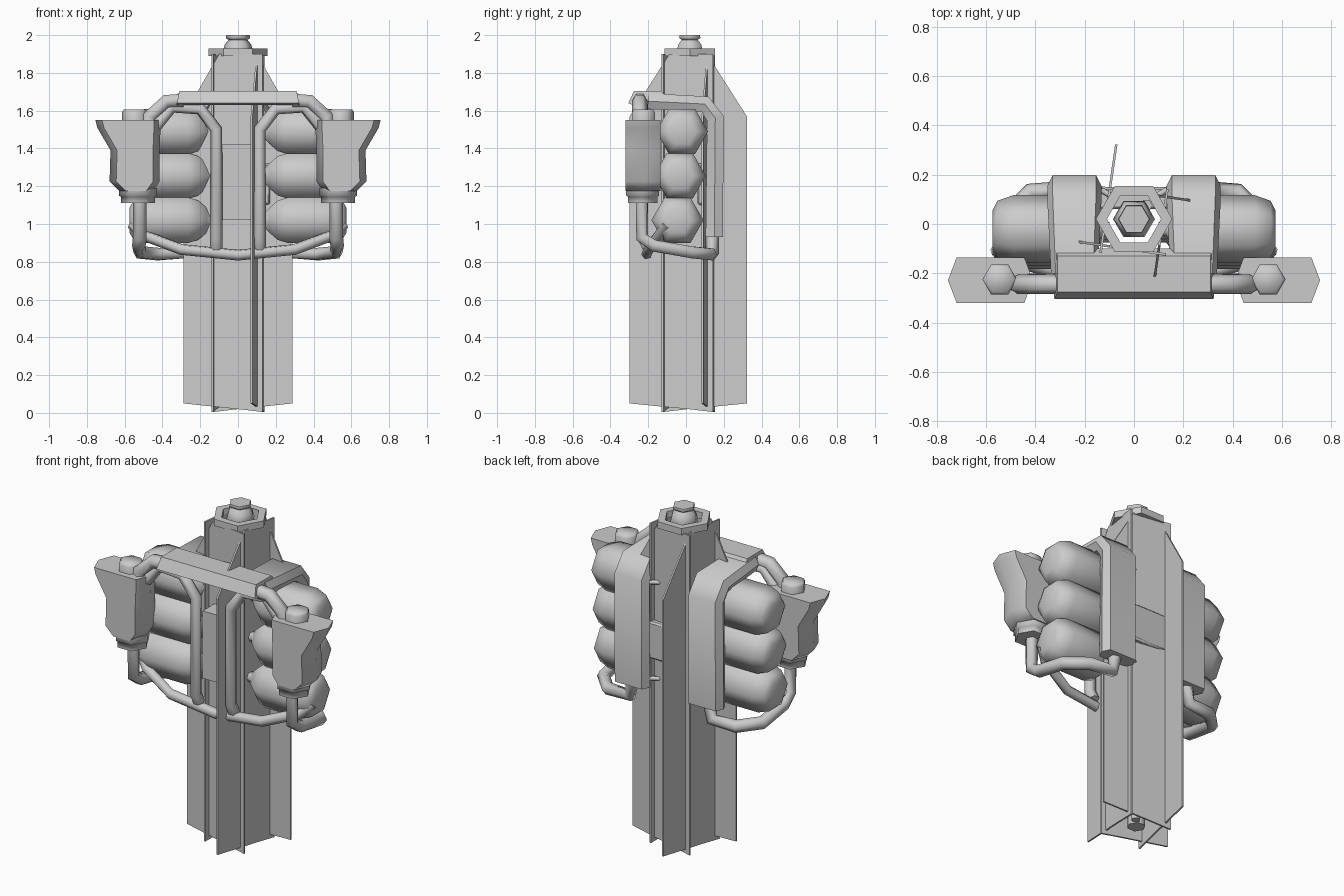
import bpy, bmesh
from math import cos, sin, pi, radians
from mathutils import Matrix, Vector

if "Cube" in bpy.data.objects:
    bpy.data.objects.remove(bpy.data.objects["Cube"])


def finish(name, bm, angle=65, bevel=0.0):
    bmesh.ops.recalc_face_normals(bm, faces=bm.faces)
    me = bpy.data.meshes.new(name)
    bm.to_mesh(me)
    bm.free()
    me.shade_smooth()
    me.set_sharp_from_angle(angle=radians(angle))
    ob = bpy.data.objects.new(name, me)
    bpy.context.collection.objects.link(ob)
    if bevel:
        mod = ob.modifiers.new("bevel", 'BEVEL')
        mod.width, mod.segments = bevel, 1
    return ob


def loft(name, rings, angle=65, closed=False):
    """Skin a list of equally sized point rings, capped unless closed."""
    bm = bmesh.new()
    vs = [[bm.verts.new(p) for p in r] for r in rings]
    n = len(vs[0])
    pairs = list(zip(vs, vs[1:])) + ([(vs[-1], vs[0])] if closed else [])
    for a, b in pairs:
        for i in range(n):
            j = (i + 1) % n
            bm.faces.new((a[i], a[j], b[j], b[i]))
    if not closed:
        bm.faces.new(vs[0])
        bm.faces.new(vs[-1])
    return finish(name, bm, angle)


def hex_z(cx, cy, z, rx, ry=None):
    ry = rx if ry is None else ry
    return [(cx + rx * cos(i * pi / 3), cy + ry * sin(i * pi / 3), z) for i in range(6)]


def turned(name, cx, cy, profile):
    return loft(name, [hex_z(cx, cy, z, r) for r, z in profile])


def box(name, x, y, z, bevel=0.0):
    bm = bmesh.new()
    bmesh.ops.create_cube(bm, size=1)
    for v in bm.verts:
        v.co = [a[0] + (c + .5) * (a[1] - a[0]) for a, c in zip((x, y, z), v.co)]
    return finish(name, bm, 30, bevel)


def pipe(name, pts, r):
    cu = bpy.data.curves.new(name, 'CURVE')
    cu.dimensions = '3D'
    cu.bevel_depth, cu.bevel_resolution, cu.use_fill_caps = r, 1, True
    sp = cu.splines.new('POLY')
    sp.points.add(len(pts) - 1)
    for p, c in zip(sp.points, pts):
        p.co = (*c, 1)
    sp.use_smooth = True
    ob = bpy.data.objects.new(name, cu)
    bpy.context.collection.objects.link(ob)
    return ob


# Core: four walls in a pinwheel, each running on past its corner as a fin
fin = [(-0.13, 0.005), (0.0, 0.02), (1.0, 0.05), (1.0, 1.57), (0.10, 1.9), (-0.13, 1.9)]
for k in range(4):
    reach = 0.288 if k % 2 == 0 else 0.31
    bm = bmesh.new()
    turn = Matrix.Translation((0, 0.012, 0)) @ Matrix.Rotation(k * pi / 2, 4, 'Z')
    sides = []
    for t in (-0.005, 0.005):
        ring = []
        for u, z in fin:
            u = reach if u == 1.0 else u
            ring.append(bm.verts.new(turn @ Vector((u, 0.117 - 0.145 * (u + 0.0) + t, z))))
        sides.append(ring)
        bm.faces.new(ring)
    for i in range(6):
        j = (i + 1) % 6
        bm.faces.new((sides[0][i], sides[0][j], sides[1][j], sides[1][i]))
    finish(f"core_fin_{k}", bm, 30)

# Collar ring, inner rod and top nozzle
loft("collar", [hex_z(0, 0.02, z, r) for r, z in
                ((0.155, 1.89), (0.155, 1.93), (0.11, 1.93), (0.11, 1.89))], 40, closed=True)
turned("top_nozzle", 0, 0.02, [(0.05, 0.03), (0.05, 1.86), (0.085, 1.9), (0.07, 1.95),
                               (0.05, 1.975), (0.065, 1.985), (0.062, 2.0)])
pipe("core_line", [(0.05, 0.075, 0.03), (0.05, 0.075, 1.88)], 0.025)

# Saddle blocks on the core
box("front_block", (-0.085, 0.085), (-0.21, -0.09), (1.02, 1.42))
box("rear_block", (-0.17, 0.17), (0.06, 0.15), (1.1, 1.32), 0.01)

# Front cross bar
bar = [(-0.305, 1.64), (-0.275, 1.705), (-0.13, 1.705), (-0.1, 1.66), (-0.13, 1.63), (-0.28, 1.63)]
loft("cross_bar", [[(x * (1 - 0.6 * (z - 1.63) * (abs(x) > 0.3)), y, z) for y, z in bar]
                   for x in (-0.325, 0.325)], 50)

for s, side in ((-1, "left"), (1, "right")):
    # Rear duct: flat hexagonal section swept up the back and over the top
    path = [(0.15, 0.93, 0, 1), (0.155, 1.56, 0.3, 0.95), (0.10, 1.635, 0.95, 0.4),
            (-0.20, 1.65, 1, 0)]
    rings = []
    for i, (y, z, nz, ny) in enumerate(path):
        half = 0.11 if i < 3 else 0.095
        sec = [(-1, 0), (-0.8, 1), (0.8, 1), (1, 0), (0.8, -1), (-0.8, -1)]
        rings.append([(s * (0.242 + a * half), y + b * 0.046 * ny, z + b * 0.042 * nz)
                      for a, b in sec])
    loft(f"rear_duct_{side}", rings, 50)

    # Three stacked horizontal tanks with necked inner ends
    for k in range(3):
        cy, cz = -0.045 + 0.012 * k, 1.02 + 0.235 * k
        prof = [(0.10, 0.03), (0.13, 0.03), (0.165, 0.075), (0.21, 0.12), (0.26, 0.138),
                (0.49, 0.138), (0.555, 0.115), (0.575, 0.075)]
        loft(f"side_tank_{side}_{k}",
             [[(s * x, cy + r * cos(i * pi / 3), cz + r * sin(i * pi / 3)) for i in range(6)]
              for x, r in prof])

    # Outer canister with a spout flaring outward, cap and neck
    rings = []
    for x0, x1, z in ((0.45, 0.63, 1.175), (0.415, 0.68, 1.225), (0.415, 0.675, 1.39),
                      (0.41, 0.745, 1.51), (0.41, 0.755, 1.55)):
        hy, c = 0.092, -0.228
        rings.append([(s * x, c + dy, z) for x, dy in
                      ((x1, 0), (x1 - 0.035, hy), (x0 + 0.035, hy),
                       (x0, 0), (x0 + 0.035, -hy), (x1 - 0.035, -hy))])
    loft(f"canister_{side}", rings)
    turned(f"canister_cap_{side}", s * 0.545, -0.225,
           [(0.07, 1.53), (0.07, 1.59), (0.06, 1.605)])
    turned(f"canister_neck_{side}", s * 0.53, -0.23,
           [(0.10, 1.19), (0.10, 1.15), (0.09, 1.145), (0.09, 1.11)])

    # Pipes: drain to the rear duct, loop at the front, feed to the cross bar
    pipe(f"drain_pipe_{side}", [(s * x, y, z) for x, y, z in
         ((0.52, -0.235, 1.13), (0.52, -0.235, 0.93), (0.525, -0.17, 0.885), (0.52, 0.03, 0.85),
          (0.42, 0.13, 0.84), (0.27, 0.14, 0.845), (0.25, 0.14, 0.95))], 0.036)
    pipe(f"front_loop_{side}", [(s * x, y, z) for x, y, z in
         ((0.115, -0.2, 0.87), (0.115, -0.23, 0.93), (0.115, -0.23, 1.5), (0.2, -0.23, 1.61),
          (0.35, -0.23, 1.62), (0.45, -0.23, 1.5))], 0.033)
    pipe(f"bar_feed_{side}", [(s * x, -0.245, z) for x, z in
         ((0.29, 1.655), (0.38, 1.65), (0.47, 1.57), (0.47, 1.5))], 0.04)
    for z in (0.98, 1.55):
        pipe(f"duct_stay_{side}", [(s * 0.07, 0.1, z), (s * 0.16, 0.155, z)], 0.012)

# Lower U pipe joining both tank stacks
half = [(0.56, -0.1, 1.0), (0.5, -0.14, 0.94), (0.3, -0.2, 0.865)]
pipe("lower_u_pipe", [(-x, y, z) for x, y, z in half] + [(0, -0.21, 0.835)] + half[::-1], 0.03)
